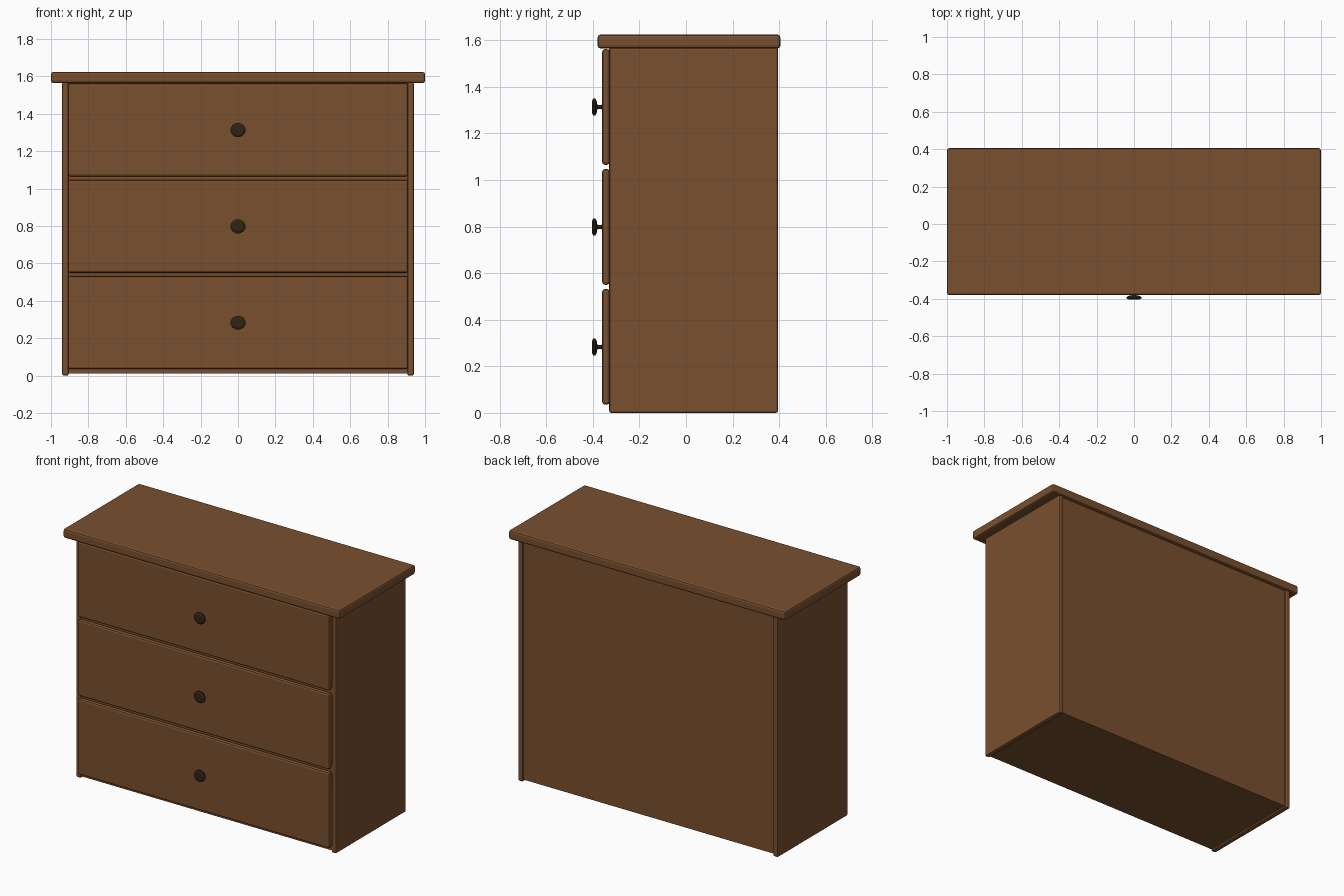
import bpy
import bmesh
from math import pi, cos, sin

cube = bpy.data.objects.get("Cube")
if cube:
    bpy.data.objects.remove(cube, do_unlink=True)


def material(name, color):
    mat = bpy.data.materials.new(name)
    mat.use_nodes = True
    mat.diffuse_color = color
    mat.node_tree.nodes["Principled BSDF"].inputs["Base Color"].default_value = color
    return mat


wood = material("warm brown wood", (0.19, 0.08, 0.028, 1))
bronze = material("dark bronze", (0.03, 0.017, 0.006, 1))


def finish(name, bm, mat):
    bmesh.ops.recalc_face_normals(bm, faces=bm.faces)
    mesh = bpy.data.meshes.new(name)
    bm.to_mesh(mesh)
    bm.free()
    mesh.materials.append(mat)
    obj = bpy.data.objects.new(name, mesh)
    bpy.context.collection.objects.link(obj)
    return obj


def board(name, x, y, z, bevel=0.0):
    """Board between (min, max) limits on each axis, with rounded edges."""
    bm = bmesh.new()
    bmesh.ops.create_cube(bm, size=1)
    for v in bm.verts:
        v.co = [(lo + hi) / 2 + c * (hi - lo) for c, (lo, hi) in zip(v.co, (x, y, z))]
    obj = finish(name, bm, wood)
    if bevel:
        mod = obj.modifiers.new("rounded edges", 'BEVEL')
        mod.width = bevel
        mod.segments = 2
    return obj


def knob(name, z, sides=12):
    """Lathed pull: a stem on the drawer face flaring into a flat disc."""
    profile = [(0.016, -0.355), (0.009, -0.366), (0.009, -0.380), (0.030, -0.384),
               (0.041, -0.390), (0.041, -0.398), (0.028, -0.404)]
    bm = bmesh.new()
    rings = []
    for r, y in profile:
        angles = [2 * pi * (i + 0.5) / sides for i in range(sides)]
        rings.append([bm.verts.new((r * cos(a), y, z + 0.93 * r * sin(a))) for a in angles])
    for a, b in zip(rings, rings[1:]):
        for i in range(sides):
            j = (i + 1) % sides
            bm.faces.new((a[i], a[j], b[j], b[i]))
    bm.faces.new(rings[0])
    bm.faces.new(rings[-1])
    return finish(name, bm, bronze)


# Carcass: sides, overhanging top, recessed back and bottom
board("top_board", (-1, 1), (-0.38, 0.405), (1.565, 1.624), 0.012)
for side, s in (("left", 1), ("right", -1)):
    board(f"{side}_side_panel", sorted((0.905 * s, 0.94 * s)), (-0.33, 0.395), (0, 1.57), 0.009)
board("back_panel", (-0.91, 0.91), (0.365, 0.383), (0.015, 1.57))
board("bottom_panel", (-0.91, 0.91), (-0.325, 0.383), (0.012, 0.045))

# Drawers with front rails behind the gaps
for i, label in enumerate(("bottom", "middle", "upper")):
    z = 0.035 + 0.515 * i
    board(f"{label}_drawer_front", (-0.91, 0.91), (-0.36, -0.328), (z, z + 0.497), 0.012)
    board(f"{label}_rail", (-0.91, 0.91), (-0.325, -0.29), (z + 0.48, z + 0.53))
    knob(f"{label}_knob", z + 0.248)
